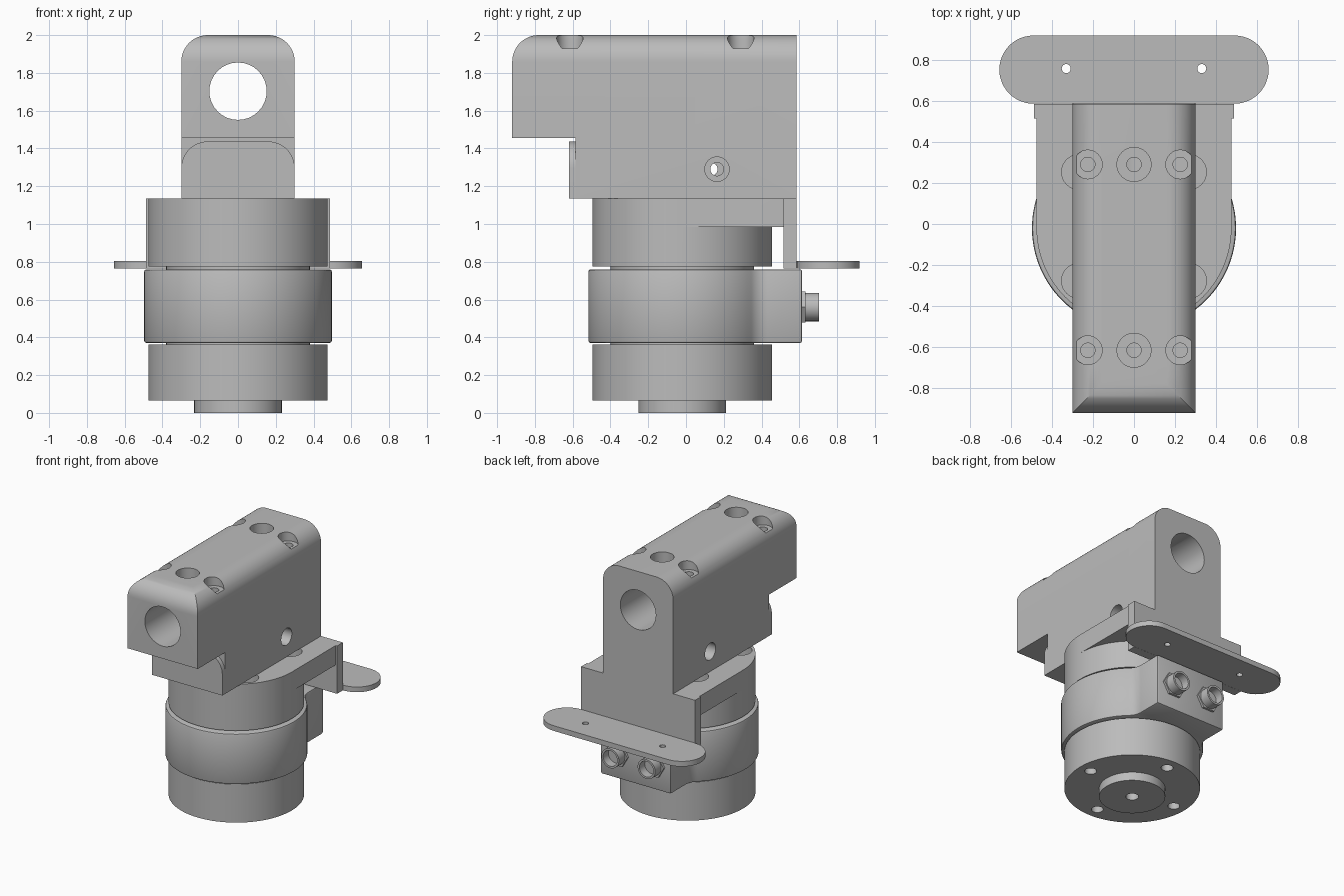
import bpy, bmesh, math
from mathutils import Vector

if "Cube" in bpy.data.objects:
    bpy.data.objects.remove(bpy.data.objects["Cube"], do_unlink=True)

grey = bpy.data.materials.new("machined grey")
grey.use_nodes = True
grey.diffuse_color = (0.5, 0.5, 0.5, 1)
grey.node_tree.nodes["Principled BSDF"].inputs["Base Color"].default_value = (0.5, 0.5, 0.5, 1)

CY = -0.02      # y of the drum axis
TOP = 1.135     # seat of the head


def place(axis, a, b, c):
    """Profile coordinates a, b and distance c along the axis."""
    return {"X": (c, a, b), "Y": (a, c, b), "Z": (a, b, c)}[axis]


def prism(name, pts, axis, lo, hi):
    bm = bmesh.new()
    face = bm.faces.new([bm.verts.new(place(axis, a, b, lo)) for a, b in pts])
    out = bmesh.ops.extrude_face_region(bm, geom=[face])
    verts = [g for g in out["geom"] if isinstance(g, bmesh.types.BMVert)]
    bmesh.ops.translate(bm, verts=verts, vec=Vector(place(axis, 0, 0, hi - lo)))
    bmesh.ops.recalc_face_normals(bm, faces=bm.faces)
    mesh = bpy.data.meshes.new(name)
    bm.to_mesh(mesh)
    bm.free()
    mesh.materials.append(grey)
    ob = bpy.data.objects.new(name, mesh)
    bpy.context.collection.objects.link(ob)
    return ob


def arc(cx, cy, r, start, end, n=12):
    return [(cx + r * math.cos(math.radians(start + (end - start) * i / n)),
             cy + r * math.sin(math.radians(start + (end - start) * i / n))) for i in range(n + 1)]


def rod(name, a, b, r, axis, lo, hi, n=48):
    return prism(name, arc(a, b, r, 0, 360, n)[:-1], axis, lo, hi)


def apply(ob, mod):
    bpy.context.view_layer.objects.active = ob
    bpy.ops.object.modifier_apply(modifier=mod.name)


def boolean(ob, tools, operation="DIFFERENCE"):
    for tool in tools:
        mod = ob.modifiers.new("cut", "BOOLEAN")
        mod.operation, mod.solver, mod.object = operation, "EXACT", tool
        apply(ob, mod)
        bpy.data.objects.remove(tool, do_unlink=True)


def hole(a, b, r, axis, lo, hi):
    return rod("cutter", a, b, r, axis, lo, hi, 32)


def arch(w, base, top, r):
    """Upright rectangle with rounded upper corners."""
    return [(-w, base), (w, base)] + arc(w - r, top - r, r, 0, 90) + arc(r - w, top - r, r, 90, 180)


# Mounting boss and lower drum with its bolt holes
boss = rod("bottom_boss", 0, CY, 0.232, "Z", 0, 0.08, 64)
boolean(boss, [hole(0, CY, 0.045, "Z", -0.1, 0.06)])
lower = rod("lower_drum", 0, CY, 0.475, "Z", 0.065, 0.362, 96)
boolean(lower, [hole(x, CY + y, 0.042, "Z", 0, 0.2)
                for x, y in ((0.38, 0), (-0.38, 0), (0, 0.38), (0, -0.38))])

# Recessed neck seen in the gaps between the drums
rod("neck", 0, CY, 0.38, "Z", 0.3, 0.82, 64)

# Collar blending through concave fillets into the connector block
W, R, RC = 0.3, 0.12, 0.497
yc = CY + math.sqrt((RC + R) ** 2 - (W + R) ** 2)
ang = math.degrees(math.atan2(yc - CY, W + R))
right = arc(W + R, yc, R, 180 + ang, 180, 10)
outline = (arc(0, CY, RC, 180 - ang, 360 + ang, 80) + right[1:] + [(W, 0.615), (-W, 0.615)]
           + [(-x, y) for x, y in reversed(right)][:-1])
collar = prism("collar", outline, "Z", 0.37, 0.76)
mod = collar.modifiers.new("edge", "BEVEL")
mod.width, mod.segments, mod.angle_limit = 0.012, 2, math.radians(60)
apply(collar, mod)

# Twin hollow connectors with hexagonal nuts
for side, x in (("left", 0.155), ("right", -0.155)):
    rod(side + "_connector_nut", x, 0.56, 0.095, "Y", 0.6, 0.632, 6)
    barrel = rod(side + "_connector", x, 0.56, 0.075, "Y", 0.6, 0.705)
    boolean(barrel, [hole(x, 0.56, 0.06, "Y", 0.64, 0.8)])

# Upper drum, with a thinner saddle running back to the rear plate
upper = rod("upper_drum", 0, CY, 0.475, "Z", 0.775, TOP, 96)
saddle = prism("saddle", arc(0, CY, 0.475, 180, 360, 48) + [(0.475, 0.53), (-0.475, 0.53)],
               "Z", 0.985, TOP)
boolean(upper, [saddle], "UNION")
boolean(upper, [hole(sx * 0.268, CY + 0.008 + sy * 0.265, 0.085, "Z", 1.05, 1.3)
                for sx in (1, -1) for sy in (1, -1)])
prism("rear_plate", [(-0.487, 0.765), (0.487, 0.765), (0.487, TOP), (-0.487, TOP)], "Y", 0.515, 0.585)

# Rounded mounting tab behind the rear plate
tab = prism("mounting_tab", arc(0.49, 0.752, 0.166, -90, 90, 24) + arc(-0.49, 0.752, 0.166, 90, 270, 24),
            "Z", 0.765, 0.805)
boolean(tab, [hole(x, 0.757, 0.022, "Z", 0.7, 0.9) for x in (0.33, -0.33)])

# Head: rounded section crossed with a stepped side profile
head = prism("head_block", arch(0.3, TOP, 2, 0.14), "Y", -1, 0.585)
side_profile = ([(-0.585, 1.455), (-0.585, 1), (0.7, 1), (0.7, 2.1), (-0.78, 2.1)]
                + arc(-0.78, 1.86, 0.14, 90, 180) + [(-0.92, 1.455)])
boolean(head, [prism("cutter", side_profile, "X", -0.5, 0.5)], "INTERSECT")
cutters = [hole(0, 1.703, 0.152, "Y", -1.2, 0.9)]
for y in (0.29, -0.615):
    cutters += [hole(0, y, 0.083, "Z", 1.9, 2.1), hole(0, y, 0.035, "Z", 1.8, 2.1)]
    for x in (0.225, -0.225):
        cutters += [hole(x, y, 0.07, "Z", 1.93, 2.1), hole(x, y, 0.035, "Z", 1.6, 2.1)]
for s in (1, -1):
    y = 0.148 + 0.016 * s
    cutters += [hole(y, 1.29, 0.065, "X", min(s * 0.2, s * 0.4), max(s * 0.2, s * 0.4)),
                hole(y, 1.29, 0.035, "X", min(-s * 0.01, s * 0.4), max(-s * 0.01, s * 0.4))]
boolean(head, cutters)

# Round-shouldered pad below the overhang
prism("front_pad", arch(0.3, TOP, 1.437, 0.14), "Y", -0.62, -0.58)

# Smooth curved walls, keep machined edges crisp
for ob in bpy.context.collection.objects:
    if ob.type == "MESH" and ob.data.materials and ob.data.materials[0] == grey:
        bpy.ops.object.select_all(action="DESELECT")
        ob.select_set(True)
        bpy.context.view_layer.objects.active = ob
        bpy.ops.object.shade_smooth_by_angle(angle=math.radians(30))
